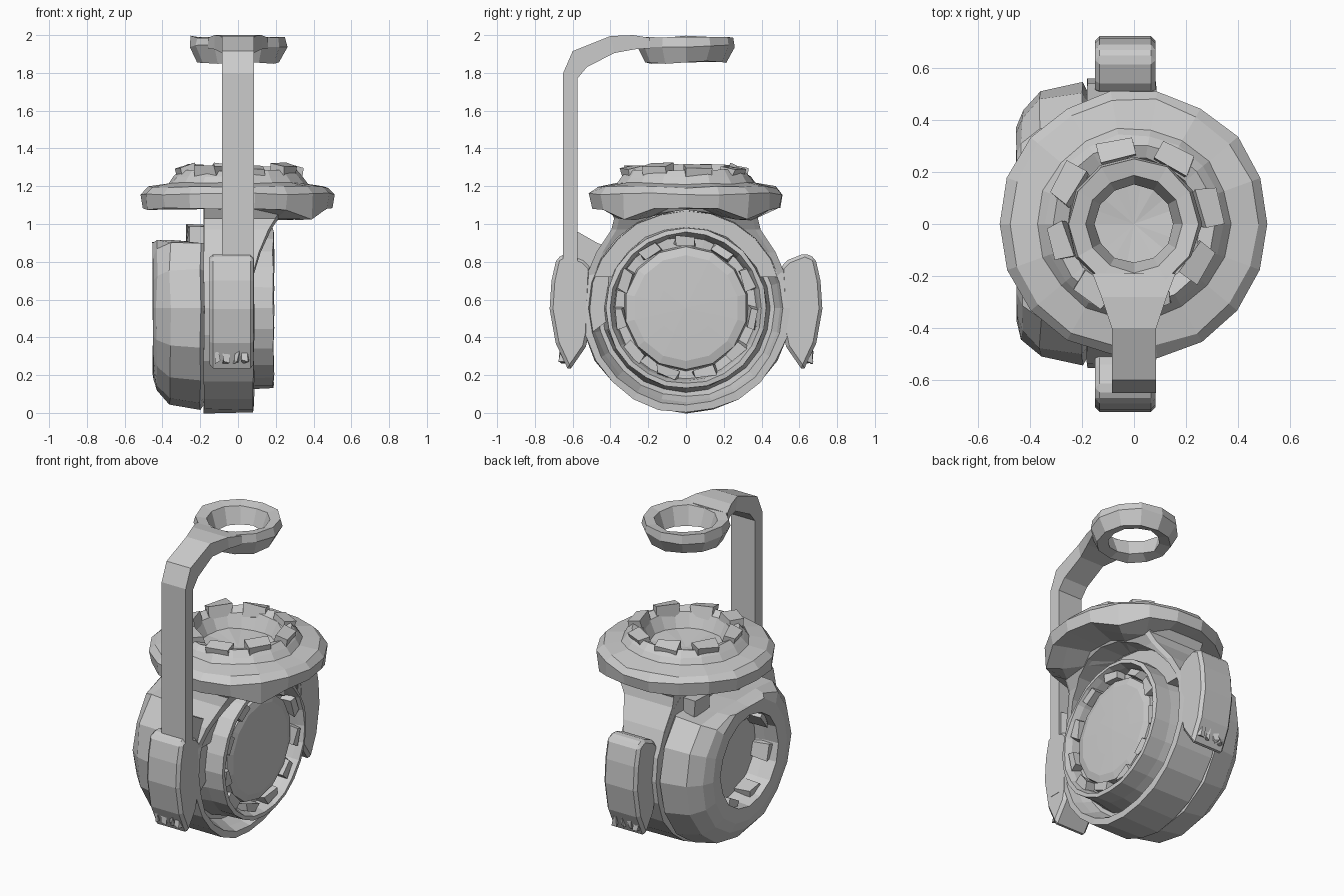
import bpy, bmesh, math, random
from mathutils import Matrix, Vector

random.seed(4)
cube = bpy.data.objects.get("Cube")
if cube:
    bpy.data.objects.remove(cube, do_unlink=True)

grey = bpy.data.materials.new("plain grey")
grey.use_nodes = True
grey.diffuse_color = (0.6, 0.6, 0.6, 1)
grey.node_tree.nodes["Principled BSDF"].inputs["Base Color"].default_value = (0.6, 0.6, 0.6, 1)

AXLE = 0.555  # height of the lamp axis


def finish(name, bm):
    bmesh.ops.remove_doubles(bm, verts=bm.verts, dist=0.0005)
    bmesh.ops.recalc_face_normals(bm, faces=bm.faces)
    mesh = bpy.data.meshes.new(name)
    bm.to_mesh(mesh)
    bm.free()
    mesh.materials.append(grey)
    obj = bpy.data.objects.new(name, mesh)
    bpy.context.collection.objects.link(obj)
    return obj


def loft(name, rings, loop=False, caps=True, rule=None):
    """Skin a list of closed rings; rule can move each point."""
    bm = bmesh.new()
    rows = [[bm.verts.new(rule(Vector(p)) if rule else p) for p in ring] for ring in rings]
    pairs = list(zip(rows, rows[1:]))
    if loop:
        pairs.append((rows[-1], rows[0]))
    for a, b in pairs:
        for i in range(len(a)):
            j = (i + 1) % len(a)
            bm.faces.new((a[i], a[j], b[j], b[i]))
    if caps and not loop:
        bm.faces.new(rows[0])
        bm.faces.new(rows[-1])
    return finish(name, bm)


def lathe(name, profile, axis, sides, rough=0.0, loop=False, rule=None):
    """Turn (radius, position) pairs about the lamp axis (X) or the vertical (Z)."""
    rings = []
    for r, h in profile:
        ring = []
        for i in range(sides):
            a = math.tau * i / sides
            k = r * (1 + random.uniform(-rough, rough))
            e = h + (random.uniform(-rough, rough) * 0.4 if r else 0)
            if axis == "X":
                ring.append((e, k * math.sin(a), AXLE - k * math.cos(a)))
            else:
                ring.append((k * math.cos(a), k * math.sin(a), e))
        rings.append(ring)
    return loft(name, rings, loop, caps=False, rule=rule)


def prism(name, outline, x0, x1, bevel=0.0, side=1):
    obj = loft(name, [[(x, side * y, z) for y, z in outline] for x in (x0, x1)])
    if bevel:
        mod = obj.modifiers.new("Bevel", "BEVEL")
        mod.width, mod.segments, mod.limit_method = bevel, 1, "ANGLE"
    return obj


def blocks(name, count, place, size):
    """A set of slightly irregular blocks, placed by a function of the index."""
    bm = bmesh.new()
    for i in range(count):
        made = bmesh.ops.create_cube(bm, size=1, matrix=place(i) @ Matrix.Diagonal((*size, 1)))
        for v in made["verts"]:
            v.co += Vector([random.uniform(-0.012, 0.012) for _ in range(3)])
    return finish(name, bm)


# Middle housing with the stepped lens barrel on +x
lathe("lamp_housing", [(0, -0.18), (0.555, -0.18), (0.555, 0.08), (0.515, 0.085), (0.495, 0.03),
      (0.47, -0.03), (0.445, -0.03), (0.43, 0.08), (0.425, 0.185), (0.4, 0.19), (0.385, 0.15),
      (0.375, 0.1), (0.33, 0.1), (0, 0.1)], "X", 24, 0.008)
lathe("lens", [(0.335, 0.09), (0.325, 0.145), (0.28, 0.158), (0.15, 0.162), (0, 0.165)], "X", 14)


# Blocks around the lens
def lens_spot(i):
    return (Matrix.Translation((0.135, 0, AXLE)) @ Matrix.Rotation(math.tau * i / 11, 4, "X")
            @ Matrix.Translation((0, 0, 0.355)))


blocks("lens_clips", 11, lens_spot, (0.07, 0.11, 0.05))


# Rear drum on -x, with a flattened top and a recessed opening
def flatten_top(p):
    p.z = min(p.z, 0.92 - 0.03 * random.random())
    return p


lathe("rear_drum", [(0, -0.30), (0.27, -0.30), (0.285, -0.36), (0.29, -0.45), (0.375, -0.45),
      (0.44, -0.43), (0.515, -0.36), (0.545, -0.2), (0.5, -0.17)], "X", 16, 0.012,
      rule=flatten_top)


def opening_spot(i):
    return (Matrix.Translation((-0.35, 0, AXLE)) @ Matrix.Rotation(math.tau * i / 7, 4, "X")
            @ Matrix.Translation((0, 0, 0.27)))


blocks("drum_clips", 7, opening_spot, (0.12, 0.1, 0.05))
blocks("drum_hinges", 2, lambda i: Matrix.Translation((-0.22, 0.22 - 0.44 * i, 0.93)),
       (0.09, 0.14, 0.12))

# Flared neck under the top plate, hollowed in front of the lens
neck_rings = []
for z, nose, wide in [(0.72, 0.08, 0.53), (0.85, 0.12, 0.475), (0.97, 0.175, 0.395),
                      (1.03, 0.215, 0.38), (1.1, 0.265, 0.415)]:
    neck_rings.append([(-0.18, -wide, z), (nose * 0.92, -wide, z), (nose, -wide * 0.93, z),
                       (nose, wide * 0.93, z), (nose * 0.92, wide, z), (-0.18, wide, z)])
neck = loft("neck", neck_rings)
cutter = lathe("neck_cutter", [(0, 0.081), (0.52, 0.081), (0.52, 0.6), (0, 0.6)], "X", 24)
cutter.hide_render = True
cutter.hide_viewport = True
cut = neck.modifiers.new("Hollow", "BOOLEAN")
cut.object, cut.operation, cut.solver = cutter, "DIFFERENCE", "EXACT"


# Top plate with drooping corners, sloped collar and sunken centre
def droop(p):
    if p.x > 0.19 and 0.2 < abs(p.y) < 0.38 and p.z < 1.13 and p.xy.length > 0.38:
        p.z -= 0.055
    return p


lathe("top_plate", [(0, 1.08), (0.41, 1.08), (0.505, 1.08), (0.515, 1.16), (0.48, 1.195),
      (0.37, 1.215), (0.345, 1.25), (0.31, 1.285), (0.255, 1.265), (0.215, 1.18), (0, 1.16)],
      "Z", 18, 0.016, rule=droop)


# Jagged crown of the collar
def crown_spot(i):
    return (Matrix.Rotation(math.tau * (i + 0.3) / 8, 4, "Z")
            @ Matrix.Translation((0.29, 0, 1.27)) @ Matrix.Rotation(0.2, 4, "Y"))


blocks("crown_teeth", 8, crown_spot, (0.08, 0.14, 0.075))

# Carrying handle: a strap that bends over and widens into a ring
strap = [(-0.65, 0.42, -0.575, 0.42, 0.085), (-0.65, 1.8, -0.575, 1.77, 0.085),
         (-0.6, 1.915, -0.525, 1.83, 0.085), (-0.4, 1.995, -0.38, 1.905, 0.085),
         (-0.28, 2.0, -0.27, 1.925, 0.125), (-0.19, 1.985, -0.19, 1.93, 0.16)]
loft("handle_strap", [[(-w, y, z), (w, y, z), (w, v, u), (-w, v, u)] for y, z, v, u, w in strap])
lathe("handle_ring", [(0.25, 1.99), (0.258, 1.94), (0.215, 1.855), (0.15, 1.87), (0.185, 1.98)],
      "Z", 12, 0.02, loop=True)

# Bracket joining the strap to the housing
prism("strap_bracket", [(-0.65, 0.42), (-0.53, 0.4), (-0.4, 0.5), (-0.42, 0.88), (-0.47, 0.9),
      (-0.575, 0.96), (-0.65, 0.96)], -0.085, 0.07)

# Curved grips front and back, with ribs near the bottom
for side, label in ((-1, "front"), (1, "back")):
    prism(label + "_grip", [(0.515, 0.42), (0.53, 0.35), (0.62, 0.22), (0.69, 0.37), (0.722, 0.55),
          (0.712, 0.7), (0.685, 0.82), (0.63, 0.845), (0.54, 0.81), (0.5, 0.77)],
          -0.15, 0.083, 0.018, side)
    blocks(label + "_grip_ribs", 4,
           lambda i: Matrix.Translation((-0.11 + 0.05 * i, side * 0.645, 0.3)),
           (0.03, 0.04, 0.06))
